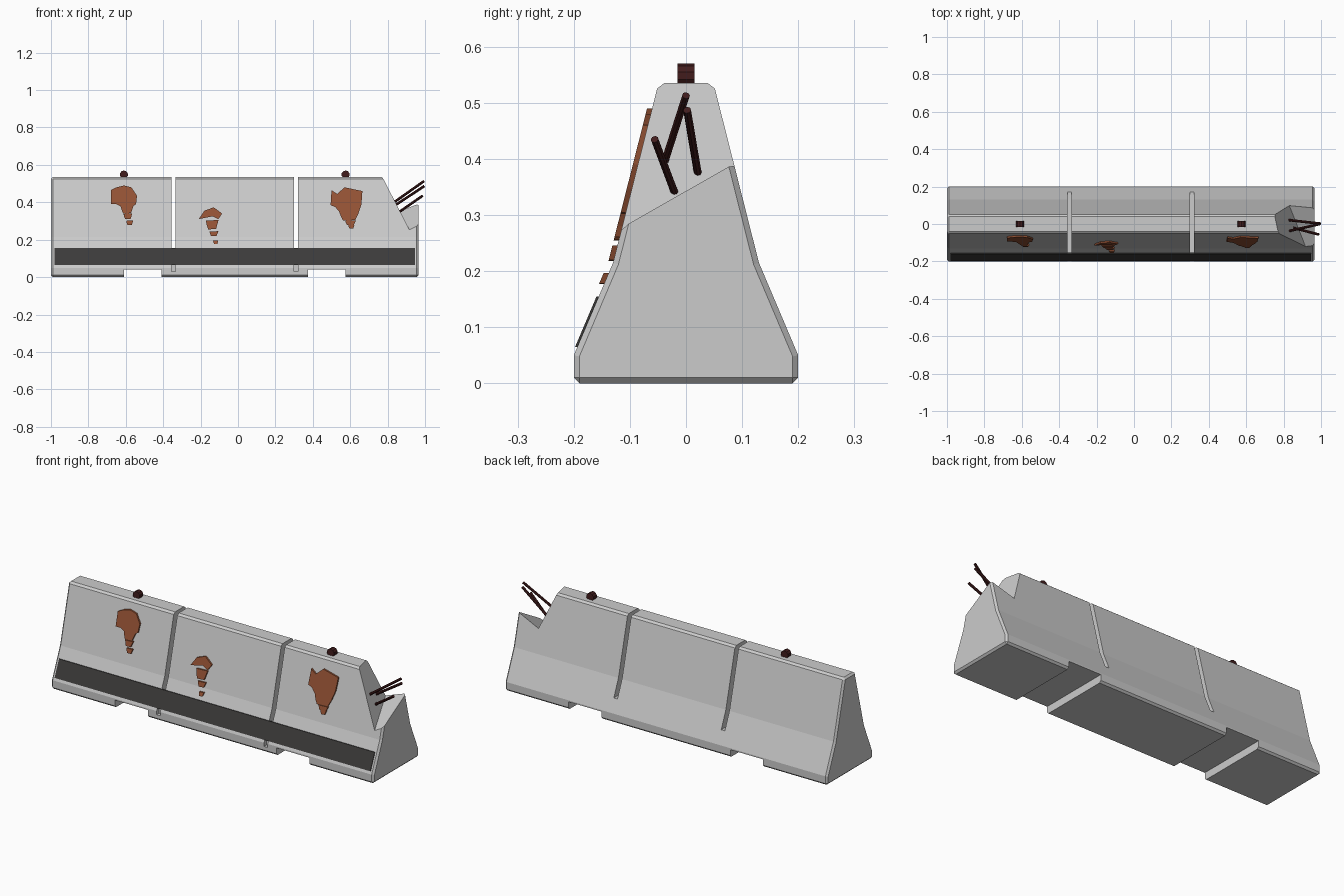
import bpy, bmesh
from mathutils import Vector

if "Cube" in bpy.data.objects:
    bpy.data.objects.remove(bpy.data.objects["Cube"])


def material(name, rgb):
    m = bpy.data.materials.new(name)
    m.diffuse_color = (*rgb, 1)
    m.use_nodes = True
    m.node_tree.nodes["Principled BSDF"].inputs["Base Color"].default_value = m.diffuse_color
    return m


DARK = material("dark_band", (0.045, 0.043, 0.042))
STEEL = material("rusty_steel", (0.055, 0.012, 0.012))
RUST = material("rust", (0.30, 0.085, 0.035))


def finish(name, bm, mat=None):
    bmesh.ops.recalc_face_normals(bm, faces=bm.faces)
    me = bpy.data.meshes.new(name)
    bm.to_mesh(me)
    bm.free()
    ob = bpy.data.objects.new(name, me)
    bpy.context.collection.objects.link(ob)
    if mat:
        me.materials.append(mat)
    return ob


def prism(bm, a, b):
    """Close a solid between two matching loops of points."""
    va = [bm.verts.new(p) for p in a]
    vb = [bm.verts.new(p) for p in b]
    n = len(va)
    bm.faces.new(va)
    bm.faces.new(vb[::-1])
    for i in range(n):
        j = (i + 1) % n
        bm.faces.new((va[i], vb[i], vb[j], va[j]))


def box(bm, x0, x1, y0, y1, z0, z1):
    loop = [(y0, z0), (y1, z0), (y1, z1), (y0, z1)]
    prism(bm, [(x0, y, z) for y, z in loop], [(x1, y, z) for y, z in loop])


def apply(ob, mod):
    bpy.context.view_layer.objects.active = ob
    bpy.ops.object.modifier_apply(modifier=mod.name)


def cut(ob, bm):
    cutter = finish("cutter", bm)
    cutter.hide_render = True
    m = ob.modifiers.new("cut", 'BOOLEAN')
    m.operation, m.solver, m.object = 'DIFFERENCE', 'EXACT', cutter
    apply(ob, m)
    bpy.data.objects.remove(cutter)


# Concrete body: half profile mirrored, extruded along x, chamfered
half = [(0.20, 0.0), (0.20, 0.05), (0.13, 0.215), (0.049, 0.535)]
profile = half + [(-y, z) for y, z in reversed(half)]
bm = bmesh.new()
prism(bm, [(-1.0, y, z) for y, z in profile], [(0.965, y, z) for y, z in profile])
body = finish("barrier_body", bm)
bev = body.modifiers.new("chamfer", 'BEVEL')
bev.width, bev.segments, bev.limit_method, bev.angle_limit = 0.01, 1, 'ANGLE', 0.8
apply(body, bev)

# Joint slots and fork pockets
for x in (-0.345, 0.31):
    bm = bmesh.new()
    box(bm, x - 0.011, x + 0.011, -0.3, 0.3, 0.12, 0.7)
    cut(body, bm)
    bm = bmesh.new()
    box(bm, x - 0.011, x + 0.011, -0.3, -0.18, 0.03, 0.125)
    cut(body, bm)
for x in (-0.51, 0.475):
    bm = bmesh.new()
    box(bm, x - 0.1, x + 0.1, -0.3, 0.3, -0.1, 0.042)
    cut(body, bm)

# Broken corner: wedge with its valley line running front to back
v = Vector((0.915, -0.115, 0.255))
valley = Vector((-0.085, 0.215, 0.085))
steep = Vector((-0.145, 0.075, 0.28)) * 2.5
shallow = Vector((0.05, 0.005, 0.025)) * 8
tri = [v, v + steep, v + shallow]
bm = bmesh.new()
prism(bm, [p - valley for p in tri], [p + valley * 2.2 for p in tri])
cut(body, bm)


def front_y(z):
    """Front surface of the barrier at height z."""
    for (y0, z0), (y1, z1) in zip(half, half[1:]):
        if z <= z1:
            return -(y0 + (y1 - y0) * (z - z0) / (z1 - z0))
    return -0.05


# Dark band on the lower slope
bm = bmesh.new()
loop = [(front_y(z) + d, z) for z, d in
        ((0.065, 0.002), (0.065, -0.004), (0.155, -0.004), (0.155, 0.002))]
prism(bm, [(-0.98, y, z) for y, z in loop], [(0.945, y, z) for y, z in loop])
finish("lower_band", bm, DARK)

# Rust stains: a jagged main flake, then drips given as (x, z, width, height)
stains = [
    ([(-.68, .465), (-.65, .48), (-.61, .49), (-.57, .48), (-.54, .435), (-.545, .39),
      (-.57, .375), (-.62, .375), (-.65, .39), (-.68, .39)],
     [(-.595, .36, .065, .04), (-.59, .325, .045, .03), (-.58, .29, .035, .025)]),
    ([(-.18, .355), (-.13, .373), (-.085, .34), (-.105, .31), (-.135, .325), (-.21, .31)],
     [(-.14, .28, .065, .05), (-.13, .232, .045, .027), (-.12, .187, .027, .02)]),
    ([(.50, .465), (.53, .445), (.57, .48), (.665, .46), (.66, .39), (.645, .345),
      (.545, .345), (.52, .375), (.495, .385)],
     [(.592, .325, .10, .045), (.6, .29, .055, .025), (.605, .27, .032, .02)]),
]
for i, (main, drips) in enumerate(stains):
    bm = bmesh.new()
    flakes = [main]
    for x, z, w, h in drips:
        flakes.append([(x - w * .5, z + h * .45), (x + w * .55, z + h * .5),
                       (x + w * .35, z - h * .45), (x - w * .3, z - h * .5),
                       (x - w * .4, z - h * .1)])
    for f in flakes:
        prism(bm, [(x, front_y(z) - 0.009, z) for x, z in f],
              [(x, front_y(z) + 0.002, z) for x, z in f])
    finish(f"rust_stain_{i + 1}", bm, RUST)


def rod(name, a, b, r, sides):
    a, b = Vector(a), Vector(b)
    bpy.ops.mesh.primitive_cylinder_add(vertices=sides, radius=r, depth=(b - a).length,
                                        location=(a + b) / 2)
    ob = bpy.context.object
    ob.rotation_euler = (b - a).to_track_quat('Z', 'Y').to_euler()
    ob.name = name
    ob.data.materials.append(STEEL)


# Lifting lugs on top
for i, x in enumerate((-0.61, 0.575)):
    rod(f"lifting_lug_{i + 1}", (x, -0.015, 0.548), (x, 0.015, 0.548), 0.022, 10)

# Exposed reinforcing bars in the broken corner
bars = [((0.80, -0.044, 0.376), (0.994, 0.0, 0.513)),
        ((0.80, 0.024, 0.357), (0.996, 0.002, 0.487)),
        ((0.83, -0.015, 0.326), (0.987, -0.056, 0.435))]
for i, (a, b) in enumerate(bars):
    rod(f"reinforcing_bar_{i + 1}", a, b, 0.007, 8)
